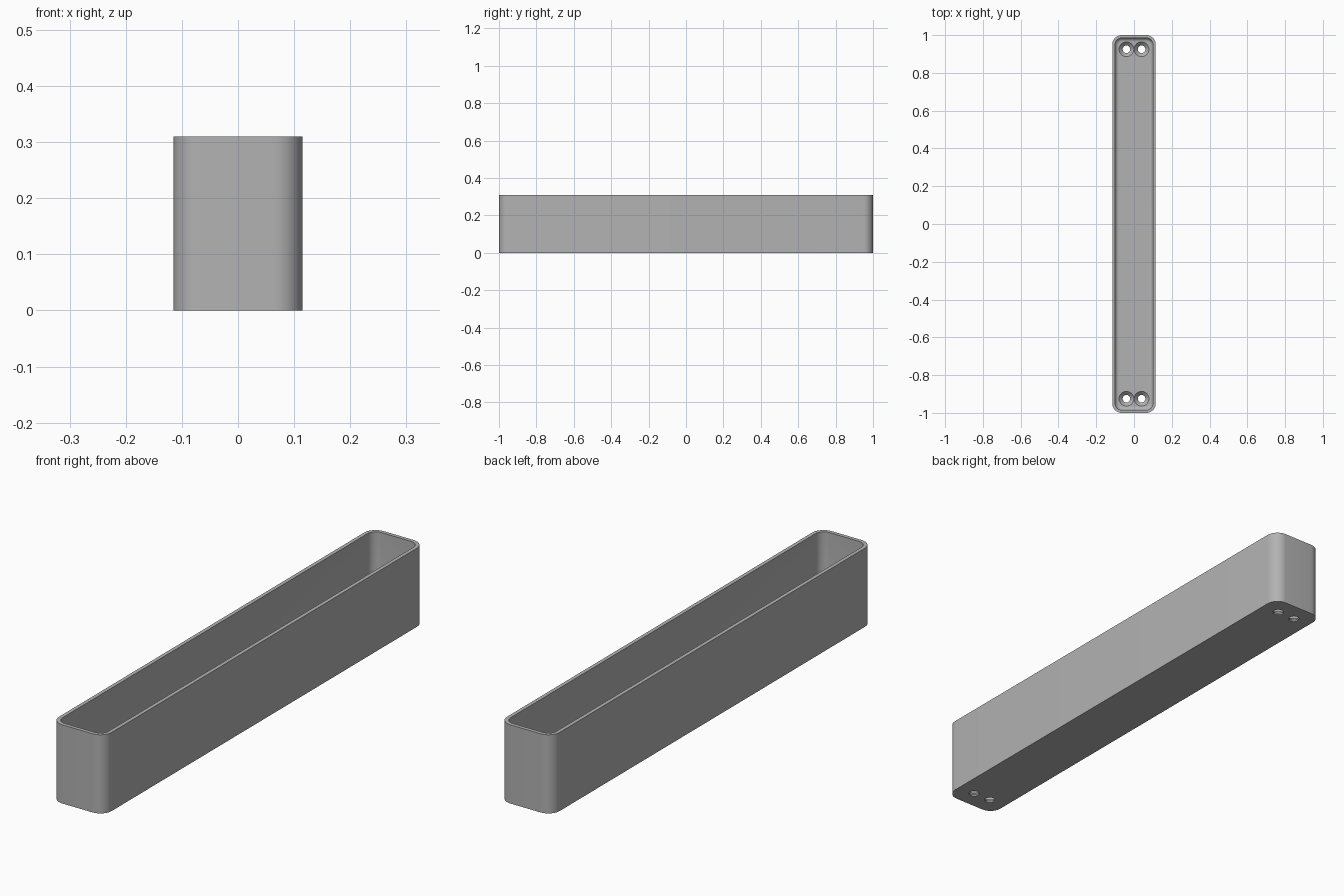
import bpy, bmesh, math

cube = bpy.data.objects.get("Cube")
if cube:
    bpy.data.objects.remove(cube, do_unlink=True)

HALF_X, HALF_Y, HEIGHT = 0.115, 1.0, 0.31
CORNER, WALL, FLOOR, FILLET = 0.05, 0.015, 0.025, 0.02
HOLE_X, HOLE_Y, HOLE_R, SINK_R = 0.04, 0.925, 0.02, 0.039

grey = bpy.data.materials.new("plain grey")
grey.use_nodes = True
colour = (0.45, 0.45, 0.45, 1)
grey.diffuse_color = colour
grey.node_tree.nodes["Principled BSDF"].inputs["Base Color"].default_value = colour


def rounded_ring(bm, inset, z, steps=10):
    """Rounded rectangle of vertices, drawn in from the outer wall by inset."""
    r = CORNER - inset
    ring = []
    for quarter, (sx, sy) in enumerate([(1, 1), (-1, 1), (-1, -1), (1, -1)]):
        for i in range(steps + 1):
            a = math.pi / 2 * (quarter + i / steps)
            ring.append(bm.verts.new((sx * (HALF_X - CORNER) + r * math.cos(a),
                                      sy * (HALF_Y - CORNER) + r * math.sin(a), z)))
    return ring


def circle_ring(bm, x, y, r, z, sides=32):
    return [bm.verts.new((x + r * math.cos(math.tau * i / sides),
                          y + r * math.sin(math.tau * i / sides), z))
            for i in range(sides)]


def loft(bm, rings):
    """Skin a row of rings and cap both ends."""
    n = len(rings[0])
    for a, b in zip(rings, rings[1:]):
        for i in range(n):
            j = (i + 1) % n
            bm.faces.new((a[i], a[j], b[j], b[i]))
    bm.faces.new(rings[0][::-1])
    bm.faces.new(rings[-1])


def make_object(name, bm):
    bmesh.ops.recalc_face_normals(bm, faces=bm.faces)
    mesh = bpy.data.meshes.new(name)
    bm.to_mesh(mesh)
    bm.free()
    mesh.materials.append(grey)
    obj = bpy.data.objects.new(name, mesh)
    bpy.context.collection.objects.link(obj)
    return obj


# Open tray: outer wall, rim, inner wall, then a fillet down to the floor
bm = bmesh.new()
rings = [rounded_ring(bm, 0, 0), rounded_ring(bm, 0, HEIGHT),
         rounded_ring(bm, WALL, HEIGHT)]
for i in range(7):
    a = math.pi / 2 * i / 6
    rings.append(rounded_ring(bm, WALL + FILLET * (1 - math.cos(a)),
                              FLOOR + FILLET * (1 - math.sin(a))))
loft(bm, rings)
tray = make_object("tray", bm)

# Countersunk screw holes, a pair at each end
bm = bmesh.new()
for x in (-HOLE_X, HOLE_X):
    for y in (-HOLE_Y, HOLE_Y):
        profile = [(HOLE_R, -0.02), (HOLE_R, FLOOR - SINK_R + HOLE_R),
                   (SINK_R, FLOOR), (SINK_R, FLOOR + 0.01)]
        loft(bm, [circle_ring(bm, x, y, r, z) for r, z in profile])
cutter = make_object("screw_hole_cutter", bm)
cutter.hide_render = True

cut = tray.modifiers.new("screw_holes", "BOOLEAN")
cut.operation = "DIFFERENCE"
cut.solver = "EXACT"
cut.object = cutter

# Bake the holes and drop the cutter
bpy.context.view_layer.update()
graph = bpy.context.evaluated_depsgraph_get()
baked = bpy.data.meshes.new_from_object(tray.evaluated_get(graph))
tray.modifiers.clear()
tray.data = baked
bpy.data.objects.remove(cutter, do_unlink=True)

# Smooth walls with crisp rims
bpy.ops.object.select_all(action="DESELECT")
tray.select_set(True)
bpy.context.view_layer.objects.active = tray
bpy.ops.object.shade_smooth_by_angle(angle=math.radians(30))
